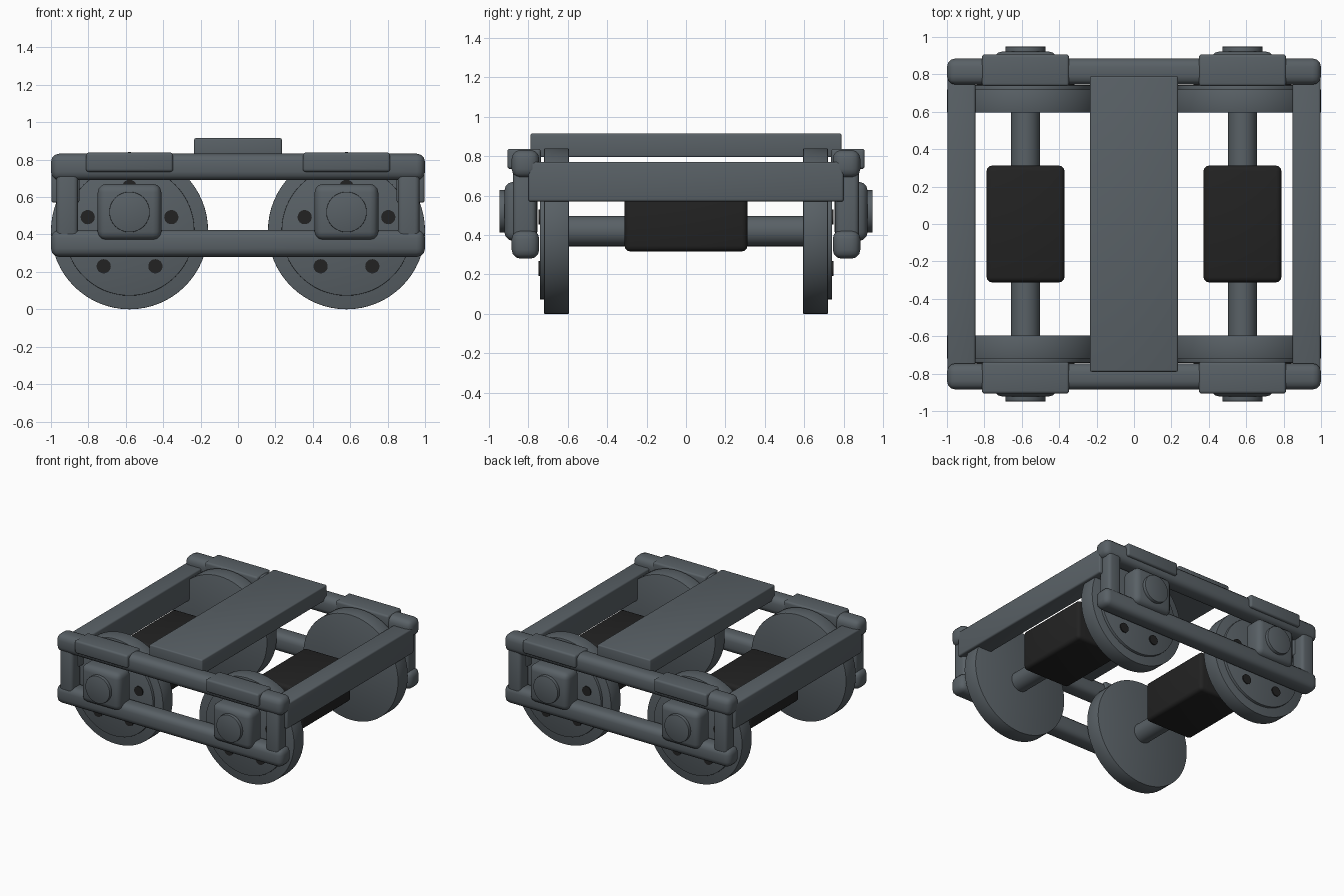
import bpy, math

if "Cube" in bpy.data.objects:
    bpy.data.objects.remove(bpy.data.objects["Cube"])


def material(name, rgb):
    m = bpy.data.materials.new(name)
    m.diffuse_color = (*rgb, 1)
    m.use_nodes = True
    m.node_tree.nodes["Principled BSDF"].inputs["Base Color"].default_value = m.diffuse_color
    return m


GREY = material("slate grey", (0.100, 0.119, 0.133))
BLACK = material("soft black", (0.016, 0.016, 0.016))


def finish(name, mat, bevel, segments):
    ob = bpy.context.object
    ob.name = name
    ob.data.materials.append(mat)
    if bevel:
        mod = ob.modifiers.new("rounding", 'BEVEL')
        mod.width = bevel
        mod.segments = segments
        mod.limit_method = 'ANGLE'
        bpy.ops.object.modifier_apply(modifier=mod.name)
    bpy.ops.object.shade_smooth_by_angle(angle=math.radians(35))
    return ob


def box(name, x, y, z, bevel=0.0, mat=GREY, segments=3):
    """Box spanning the given (low, high) ranges."""
    bpy.ops.mesh.primitive_cube_add(
        size=1, location=[(a + b) / 2 for a, b in (x, y, z)])
    bpy.context.object.scale = [abs(b - a) for a, b in (x, y, z)]
    bpy.ops.object.transform_apply(location=False, rotation=False, scale=True)
    return finish(name, mat, bevel, segments)


def rod(name, x, z, radius, y, bevel=0.0, mat=GREY, sides=64):
    """Cylinder lying along y."""
    bpy.ops.mesh.primitive_cylinder_add(
        vertices=sides, radius=radius, depth=abs(y[1] - y[0]),
        location=(x, (y[0] + y[1]) / 2, z), rotation=(math.pi / 2, 0, 0))
    return finish(name, mat, bevel, 2)


def span(sign, low, high):
    return tuple(sorted((sign * low, sign * high)))


AXLE_X, AXLE_Z = 0.58, 0.42

# Central cross beam
box("bolster", (-0.235, 0.235), (-0.79, 0.79), (0.795, 0.915), 0.01)

# Side frames: rails and corner posts
for s in (-1, 1):
    y = span(s, 0.745, 0.885)
    box("top_rail", (-1, 1), y, (0.69, 0.832), 0.045)
    box("bottom_rail", (-1, 1), y, (0.28, 0.425), 0.045)
    for e in (-1, 1):
        box("corner_post", span(e, 0.855, 0.97), span(s, 0.76, 0.878),
            (0.34, 0.73), 0.025)

for e in (-1, 1):
    cx = e * AXLE_X
    # End beam, axle and motor
    box("end_beam", span(e, 0.848, 0.997), (-0.80, 0.80), (0.57, 0.772), 0.012)
    rod("axle", cx, AXLE_Z, 0.077, (-0.70, 0.70))
    box("motor", (cx - 0.208, cx + 0.208), (-0.312, 0.312), (0.317, 0.637),
        0.028, BLACK)
    for s in (-1, 1):
        # Wheel with raised outer disc and five bolts
        rod("wheel", cx, AXLE_Z, 0.42, span(s, 0.595, 0.72), 0.003)
        rod("wheel_disc", cx, AXLE_Z, 0.347, span(s, 0.70, 0.742), 0.003)
        for i in range(5):
            a = math.pi / 2 + i * math.tau / 5
            rod("wheel_bolt", cx + 0.235 * math.cos(a),
                AXLE_Z + 0.235 * math.sin(a), 0.038, span(s, 0.73, 0.75),
                0.0, BLACK, 24)
        # Axle box with round cap, and the pad over it
        box("axle_box", (cx - 0.17, cx + 0.17), span(s, 0.755, 0.922),
            (0.37, 0.67), 0.045)
        rod("axle_box_cap", cx, 0.52, 0.108, span(s, 0.90, 0.948), 0.003)
        box("rail_pad", (cx - 0.233, cx + 0.233), span(s, 0.737, 0.907),
            (0.735, 0.838), 0.015)
